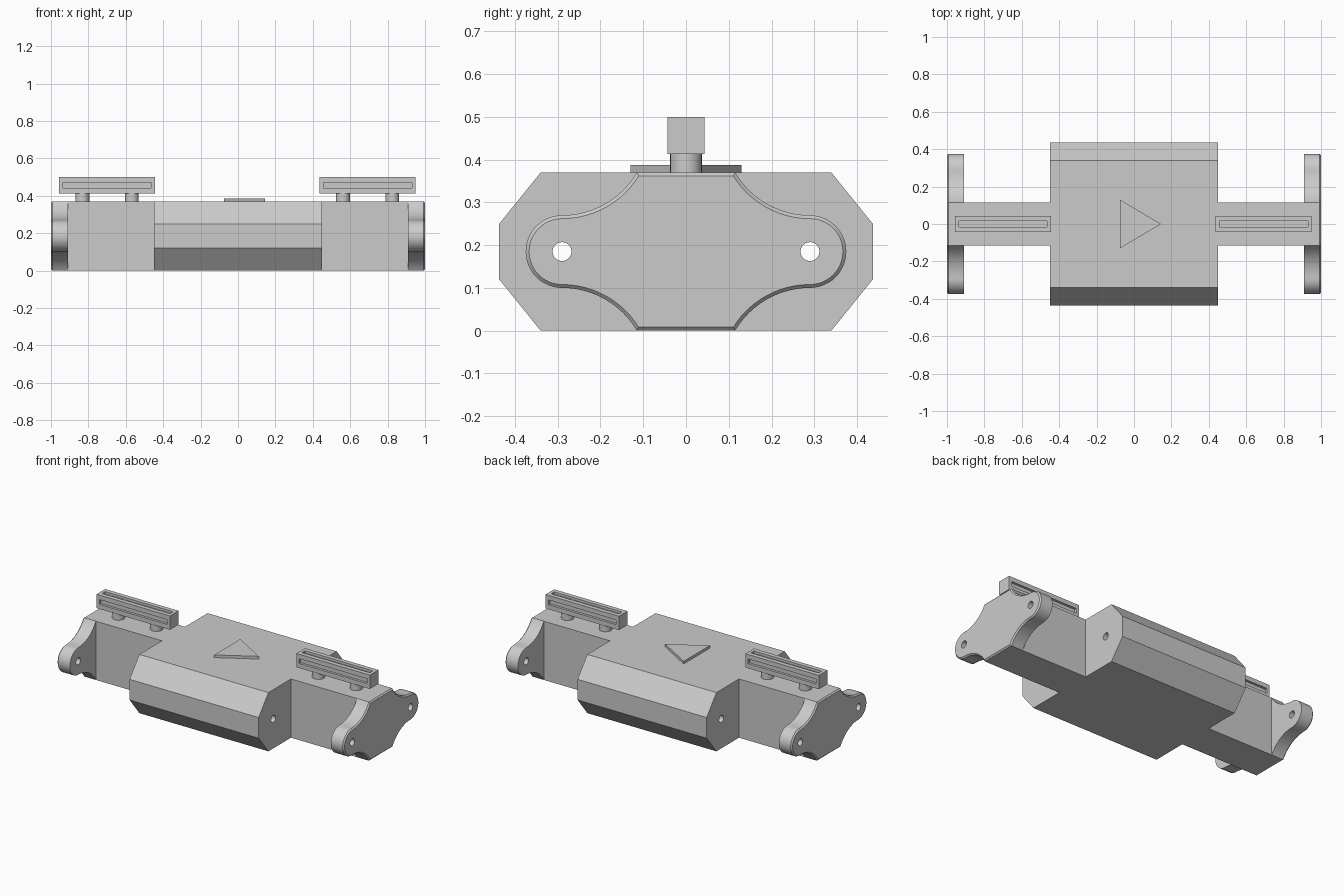
import bpy
import bmesh
from math import sin, cos, pi, radians, asin

cube = bpy.data.objects.get("Cube")
if cube:
    bpy.data.objects.remove(cube)

GREY = (0.6, 0.6, 0.6, 1)
grey = bpy.data.materials.new("plain grey")
grey.use_nodes = True
grey.diffuse_color = GREY
grey.node_tree.nodes["Principled BSDF"].inputs["Base Color"].default_value = GREY

HEIGHT = 0.37
MID = HEIGHT / 2
BODY_X, PLATE_X, END_X = 0.45, 0.91, 1.0
ARM_Y = 0.115
LOBE_Y, LOBE_R = 0.29, 0.085


def finish(name, bm):
    bmesh.ops.recalc_face_normals(bm, faces=bm.faces)
    mesh = bpy.data.meshes.new(name)
    bm.to_mesh(mesh)
    bm.free()
    mesh.materials.append(grey)
    obj = bpy.data.objects.new(name, mesh)
    bpy.context.collection.objects.link(obj)
    return obj


def prism(name, points, direction, chamfer=0):
    """Extrude a closed 3D outline, optionally chamfering the far cap."""
    bm = bmesh.new()
    face = bm.faces.new([bm.verts.new(p) for p in points])
    ext = bmesh.ops.extrude_face_region(bm, geom=[face], use_keep_orig=True)["geom"]
    verts = [g for g in ext if isinstance(g, bmesh.types.BMVert)]
    bmesh.ops.translate(bm, verts=verts, vec=direction)
    if chamfer:
        cap = [g for g in ext if isinstance(g, bmesh.types.BMFace)][0]
        bmesh.ops.bevel(bm, geom=list(cap.edges), offset=chamfer,
                        segments=1, affect='EDGES')
    return finish(name, bm)


def box(name, x, y, z):
    outline = [(x[0], y[0], z[0]), (x[0], y[1], z[0]),
               (x[0], y[1], z[1]), (x[0], y[0], z[1])]
    return prism(name, outline, (x[1] - x[0], 0, 0))


def cylinder(name, center, radius, depth, axis='Z'):
    bpy.ops.mesh.primitive_cylinder_add(
        vertices=32, radius=radius, depth=depth, location=center,
        rotation=(0, radians(90) if axis == 'X' else 0, 0))
    obj = bpy.context.object
    obj.name = name
    obj.data.materials.append(grey)
    return obj


def activate(obj):
    bpy.ops.object.select_all(action='DESELECT')
    obj.select_set(True)
    bpy.context.view_layer.objects.active = obj


def combine(obj, other, operation):
    """Apply a boolean and discard the second object."""
    mod = obj.modifiers.new("combine", 'BOOLEAN')
    mod.operation, mod.object, mod.solver = operation, other, 'EXACT'
    activate(obj)
    bpy.ops.object.modifier_apply(modifier=mod.name)
    bpy.data.objects.remove(other)


def smooth(obj):
    activate(obj)
    bpy.ops.object.shade_smooth_by_angle(angle=radians(25))


# Lobed end plate outline: concave flanks running into round lobes
def lobed_outline():
    dy, dz = LOBE_Y - ARM_Y, HEIGHT - MID - LOBE_R
    flank_r = (dy * dy + dz * dz) / (2 * dz)
    sweep = asin(dy / flank_r)
    quarter = []
    for i in range(12):
        a = sweep * (1 - i / 12)
        quarter.append((LOBE_Y - flank_r * sin(a),
                        LOBE_R + flank_r * (1 - cos(a))))
    for i in range(13):
        a = pi / 2 * (1 - i / 12)
        quarter.append((LOBE_Y + LOBE_R * cos(a), LOBE_R * sin(a)))
    half = quarter + [(y, -z) for y, z in quarter[-2::-1]]
    return half + [(-y, -z) for y, z in half]


# Eight-sided main body
corner = [(0.34, HEIGHT), (0.437, 0.25), (0.437, 0.12), (0.34, 0)]
section = corner + [(-y, z) for y, z in reversed(corner)]
body = prism("main_body", [(-BODY_X, y, z) for y, z in section], (2 * BODY_X, 0, 0))

# Side arms and end plates, merged with the body
for side in (-1, 1):
    plate = prism("end_plate",
                  [(side * PLATE_X, y, MID + z) for y, z in lobed_outline()],
                  (side * (END_X - PLATE_X), 0, 0), chamfer=0.008)
    arm = box("arm", sorted((side * BODY_X, side * PLATE_X)),
              (-ARM_Y, ARM_Y), (0, HEIGHT))
    combine(body, arm, 'UNION')
    combine(body, plate, 'UNION')

# Long bores through body and plates
for side in (-1, 1):
    combine(body, cylinder("bore", (0, side * LOBE_Y, MID), 0.022, 2.2, 'X'),
            'DIFFERENCE')
smooth(body)

# Slotted rails on round posts
RAIL_Y, RAIL_Z, SLOT, DEPTH = 0.043, (0.413, 0.5), 0.015, 0.015
rail_mid = sum(RAIL_Z) / 2
for label, cx in (("right", -0.70), ("left", 0.693)):
    rail = box(label + "_rail", (cx - 0.256, cx + 0.256), (-RAIL_Y, RAIL_Y), RAIL_Z)
    span = (cx - 0.236, cx + 0.236)
    cuts = [((-SLOT, SLOT), (RAIL_Z[1] - DEPTH, RAIL_Z[1] + DEPTH))]
    for s in (-1, 1):
        cuts.append((sorted((s * (RAIL_Y - DEPTH), s * (RAIL_Y + DEPTH))),
                     (rail_mid - SLOT, rail_mid + SLOT)))
    for y, z in cuts:
        combine(rail, box("slot", span, y, z), 'DIFFERENCE')
    for end, dx in (("right", -0.132), ("left", 0.132)):
        post = cylinder(f"{label}_rail_{end}_post",
                        (cx + dx, 0, (HEIGHT + RAIL_Z[0]) / 2),
                        0.037, RAIL_Z[0] - HEIGHT)
        smooth(post)

# Raised triangular pointer
prism("direction_pointer",
      [(-0.075, -0.13, HEIGHT), (0.145, 0, HEIGHT), (-0.075, 0.13, HEIGHT)],
      (0, 0, 0.017))
